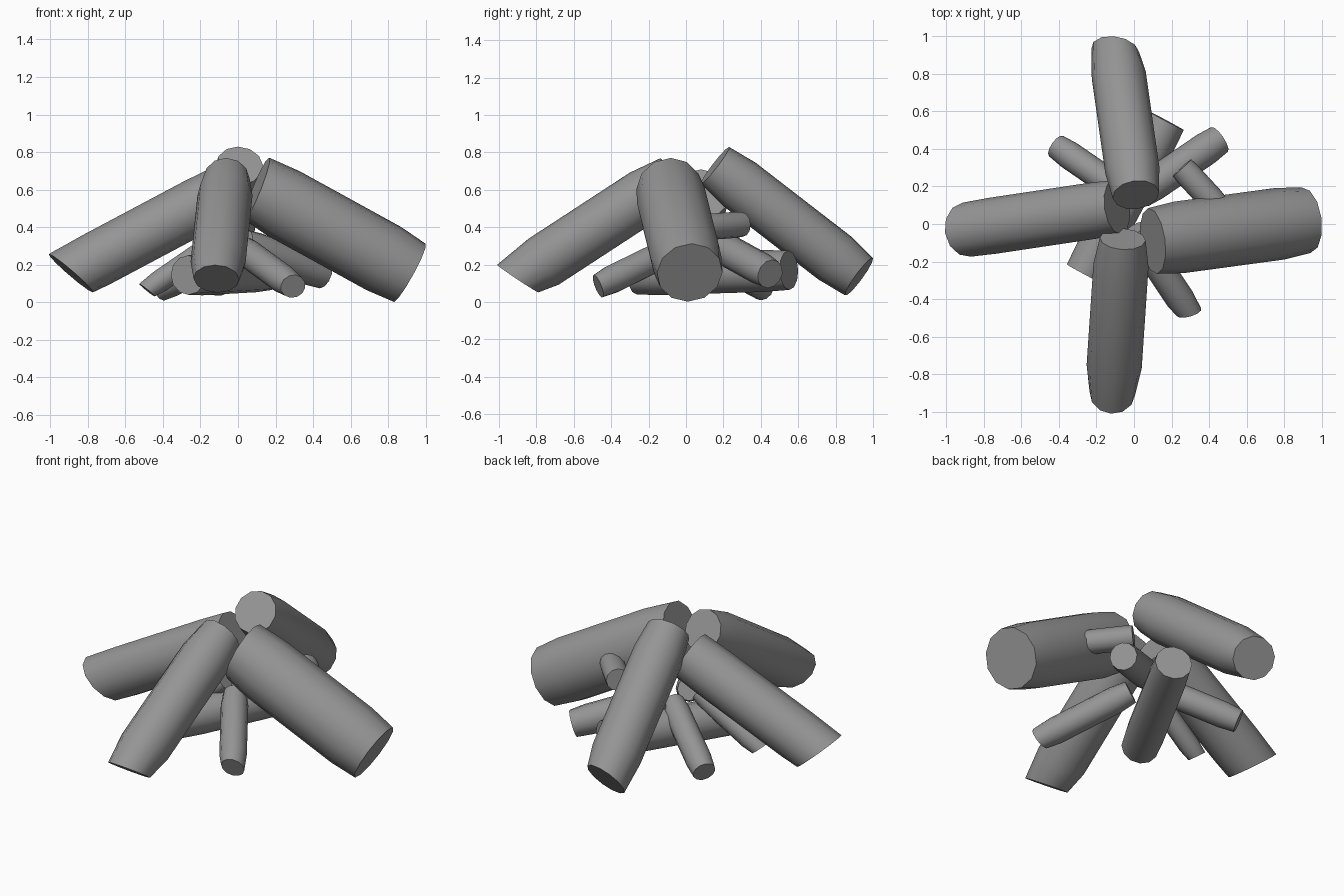
import bpy, bmesh, math
from mathutils import Vector

if "Cube" in bpy.data.objects:
    bpy.data.objects.remove(bpy.data.objects["Cube"])

# Dark grey bark
bark = bpy.data.materials.new("bark")
bark.diffuse_color = (0.3, 0.3, 0.3, 1)
bark.use_nodes = True
bark.node_tree.nodes["Principled BSDF"].inputs["Base Color"].default_value = bark.diffuse_color


def log(name, low, high, r, end=0.88, low_tilt=0.0, high_tilt=0.0, low_skew=0.0, sides=12):
    """Round log between two points, narrowed at both ends, with optional slanted cuts."""
    low, high = Vector(low), Vector(high)
    axis = high - low
    length = axis.length
    axis.normalize()
    side = axis.cross(Vector((0, 0, 1))).normalized()
    up = side.cross(axis).normalized()
    bm = bmesh.new()
    rings = []
    for t, k, tilt, skew in ((0, end, -low_tilt, -low_skew), (0.17, 1, 0, 0),
                             (0.83, 1, 0, 0), (1, end, high_tilt, 0)):
        ring = []
        for i in range(sides):
            a = 2 * math.pi * i / sides
            w, h = math.cos(a) * r * k, math.sin(a) * r * k
            p = low + axis * (t * length + h * tilt + w * skew) + side * w + up * h
            ring.append(bm.verts.new(p))
        rings.append(ring)
    for a, b in zip(rings, rings[1:]):
        for i in range(sides):
            j = (i + 1) % sides
            bm.faces.new((a[i], a[j], b[j], b[i]))
    bm.faces.new(rings[0][::-1])
    bm.faces.new(rings[-1])
    bmesh.ops.recalc_face_normals(bm, faces=bm.faces)
    mesh = bpy.data.meshes.new(name)
    bm.to_mesh(mesh)
    bm.free()
    mesh.materials.append(bark)
    ob = bpy.data.objects.new(name, mesh)
    bpy.context.collection.objects.link(ob)
    bpy.ops.object.select_all(action='DESELECT')
    ob.select_set(True)
    bpy.context.view_layer.objects.active = ob
    bpy.ops.object.shade_smooth_by_angle(angle=math.radians(35))
    return ob


# Four large logs leaning together
log("large_log_right", (0.915, 0.02, 0.157), (0.10, -0.09, 0.605), 0.192, 0.92, 0.0, 0.12)
log("large_log_left", (-0.89, -0.03, 0.155), (-0.09, 0.09, 0.58), 0.15, 0.97, 0.39, 0.0)
log("large_log_front", (-0.115, -0.90, 0.125), (-0.06, -0.08, 0.66), 0.147, 0.83, 0.43, 0.1)
log("large_log_back", (-0.10, 0.925, 0.135), (0.01, 0.155, 0.73), 0.145, 0.86, 0.0, 0.0, 0.27)

# Log lying flat under the pile
log("ground_log", (-0.265, -0.265, 0.145), (0.172, 0.55, 0.17), 0.112, 0.94)

# Small sticks leaning inside
log("stick_front_right", (0.293, -0.47, 0.085), (0.0, -0.03, 0.30), 0.077, 0.85, 0.0, 0.0, 0.3)
log("stick_back_right", (0.455, 0.45, 0.15), (0.03, 0.16, 0.31), 0.088, 0.9)
log("stick_back_left", (-0.415, 0.415, 0.07), (0.0, 0.13, 0.28), 0.075, 0.88)
log("stick_left", (-0.485, -0.03, 0.065), (-0.1, 0.02, 0.33), 0.06, 0.85, 0.3)

# Twig wedged behind the right log
log("twig", (0.44, 0.10, 0.40), (0.255, 0.30, 0.415), 0.07, 0.95)
